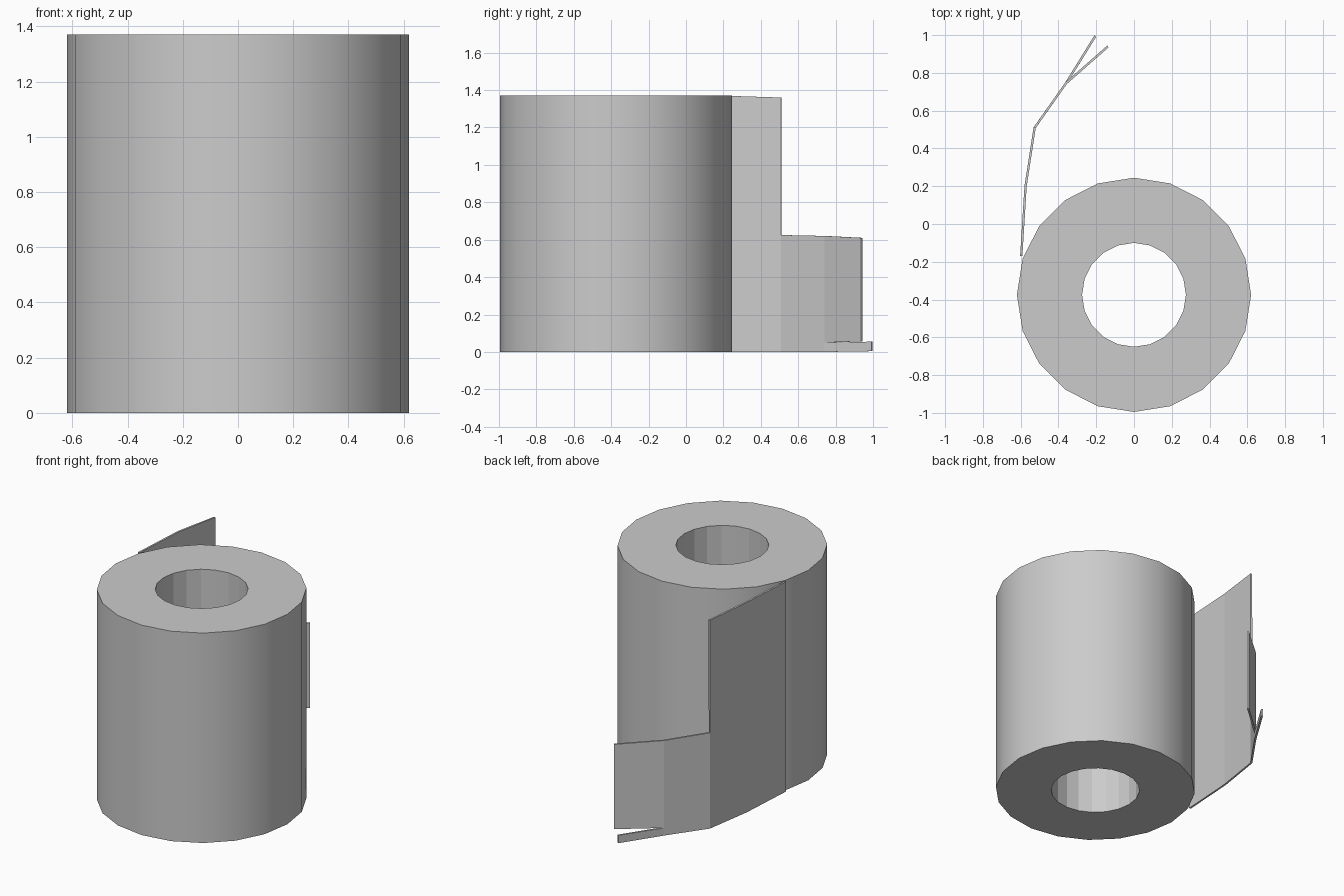
import bpy, bmesh, math

if "Cube" in bpy.data.objects:
    bpy.data.objects.remove(bpy.data.objects["Cube"])

HEIGHT, CY, SIDES = 1.37, -0.375, 20


def add_object(name, bm):
    bmesh.ops.recalc_face_normals(bm, faces=bm.faces)
    mesh = bpy.data.meshes.new(name)
    bm.to_mesh(mesh)
    bm.free()
    obj = bpy.data.objects.new(name, mesh)
    bpy.context.collection.objects.link(obj)
    return obj


# Paper roll: thick 20-sided tube, smooth outside and faceted core
bm = bmesh.new()


def ring(radius, z):
    return [bm.verts.new((radius * math.sin(2 * math.pi * i / SIDES),
                          CY + radius * math.cos(2 * math.pi * i / SIDES), z))
            for i in range(SIDES)]


rings = [ring(0.62, 0), ring(0.62, HEIGHT), ring(0.275, HEIGHT), ring(0.275, 0)]
for k in range(4):
    a, b = rings[k], rings[(k + 1) % 4]
    for i in range(SIDES):
        j = (i + 1) % SIDES
        face = bm.faces.new((a[i], a[j], b[j], b[i]))
        face.smooth = k == 0
for r in rings:
    for i in range(SIDES):
        bm.edges.get((r[i], r[(i + 1) % SIDES])).smooth = False
add_object("paper_roll", bm)

# Loose sheet: full-height flap, torn lower flap and thin torn strip
bm = bmesh.new()


def column(x, y, heights):
    return [bm.verts.new((x, y, z)) for z in heights]


start = column(-0.597, -0.17, (0, HEIGHT))
mid = column(-0.574, 0.2, (0, HEIGHT))
crease = column(-0.526, 0.51, (0, 0.625, 1.36))
split = column(-0.36, 0.745, (0, 0.05, 0.62))
flap_end = column(-0.138, 0.94, (0.057, 0.61))
strip_end = column(-0.205, 0.995, (0.004, 0.055))

bm.faces.new((start[0], mid[0], mid[1], start[1]))
bm.faces.new((mid[0], *crease, mid[1]))
bm.faces.new((crease[0], *split, crease[1]))
bm.faces.new((split[1], flap_end[0], flap_end[1], split[2]))
bm.faces.new((split[0], strip_end[0], strip_end[1], split[1]))
sheet = add_object("loose_sheet", bm)
solid = sheet.modifiers.new("paper_thickness", 'SOLIDIFY')
solid.thickness = 0.012
solid.offset = 0
